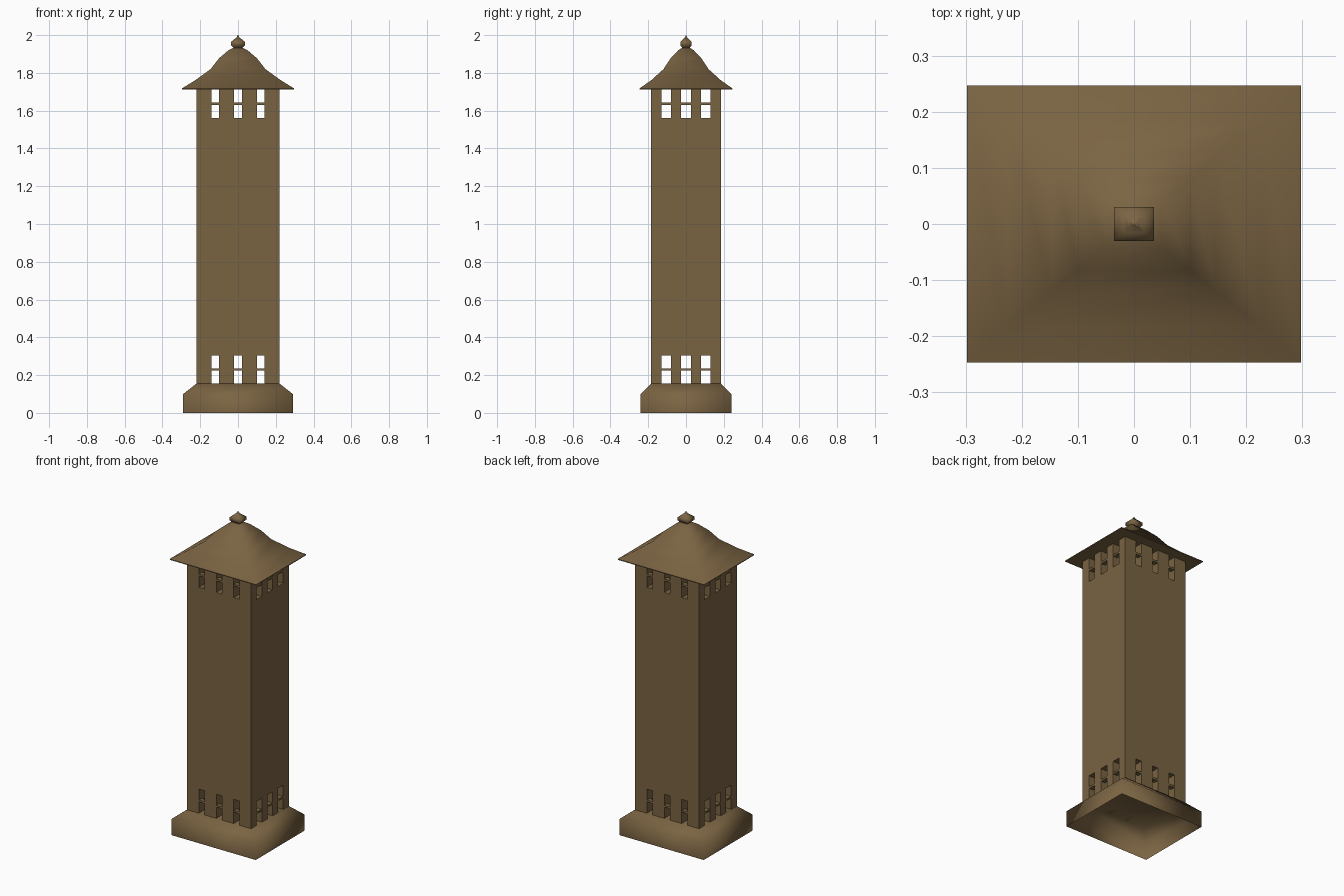
import bpy, bmesh

if "Cube" in bpy.data.objects:
    bpy.data.objects.remove(bpy.data.objects["Cube"])

bronze = bpy.data.materials.new("aged_bronze")
bronze.diffuse_color = (0.195, 0.126, 0.055, 1)
bronze.use_nodes = True
bronze.node_tree.nodes["Principled BSDF"].inputs["Base Color"].default_value = bronze.diffuse_color


def finish(name, bm, smooth=False):
    me = bpy.data.meshes.new(name)
    bmesh.ops.recalc_face_normals(bm, faces=bm.faces)
    bm.to_mesh(me)
    bm.free()
    me.materials.append(bronze)
    for p in me.polygons:
        p.use_smooth = smooth
    ob = bpy.data.objects.new(name, me)
    bpy.context.collection.objects.link(ob)
    return ob


def add_box(bm, x0, x1, y0, y1, z0, z1):
    r = bmesh.ops.create_cube(bm, size=1)
    for v in r["verts"]:
        v.co = ((x0 + x1) / 2 + v.co.x * (x1 - x0),
                (y0 + y1) / 2 + v.co.y * (y1 - y0),
                (z0 + z1) / 2 + v.co.z * (z1 - z0))


def box(name, *dims):
    bm = bmesh.new()
    add_box(bm, *dims)
    return finish(name, bm)


def rect_loft(name, rings, smooth=True, cap_top=True):
    """Stack of rectangles (half x, half y, z) joined by side faces."""
    bm = bmesh.new()
    prev = None
    for hx, hy, z in rings:
        cur = [bm.verts.new((sx * hx, sy * hy, z))
               for sx, sy in ((-1, -1), (1, -1), (1, 1), (-1, 1))]
        if prev:
            for i in range(4):
                j = (i + 1) % 4
                bm.faces.new((prev[i], prev[j], cur[j], cur[i]))
        prev = cur
    if cap_top:
        bm.faces.new(prev)
    return finish(name, bm, smooth)


HX, HY = 0.22, 0.185

# hollow base with sloped shoulder
rect_loft("base", [(0.29, 0.24, 0), (0.29, 0.24, 0.1), (HX, HY, 0.155)])

# main shaft
box("shaft", -HX, HX, -HY, HY, 0.305, 1.56)

# posts and cross bars forming the window bands at both ends
XS = [(-HX, -0.14), (-0.10, -0.02), (0.02, 0.10), (0.14, HX)]
YS = [(-HY, -0.13), (-0.08, -0.026), (0.026, 0.08), (0.13, HY)]


def window_band(name, z0, z1, zbar):
    bm = bmesh.new()
    for i, (x0, x1) in enumerate(XS):
        for j, (y0, y1) in enumerate(YS):
            if i in (0, 3) or j in (0, 3):
                add_box(bm, x0, x1, y0, y1, z0, z1)
    finish(name + "_posts", bm)
    bm = bmesh.new()
    d, h = 0.03, 0.006
    e = 0.002
    for s in (-1, 1):
        a, b = sorted((s * (HY - e), s * (HY - d)))
        add_box(bm, -HX + e, HX - e, a, b, zbar - h, zbar + h)
        a, b = sorted((s * (HX - e), s * (HX - d)))
        add_box(bm, a, b, -HY + d, HY - d, zbar - h, zbar + h)
    finish(name + "_bars", bm)


window_band("lower_window", 0.155, 0.305, 0.23)
window_band("upper_window", 1.56, 1.712, 1.637)

# roof with flat underside
rect_loft("roof", [(0.298, 0.247, 1.717), (0.225, 0.183, 1.762), (0.145, 0.119, 1.82),
                   (0.1, 0.081, 1.878), (0.05, 0.041, 1.92), (0.02, 0.016, 1.935)])
box("roof_soffit", -0.297, 0.297, -0.246, 0.246, 1.712, 1.717)

# finial
rect_loft("finial", [(0.016, 0.013, 1.925), (0.036, 0.03, 1.945), (0.036, 0.03, 1.965),
                     (0.018, 0.015, 1.98), (0.009, 0.007, 1.986), (0.001, 0.001, 2.0)])
